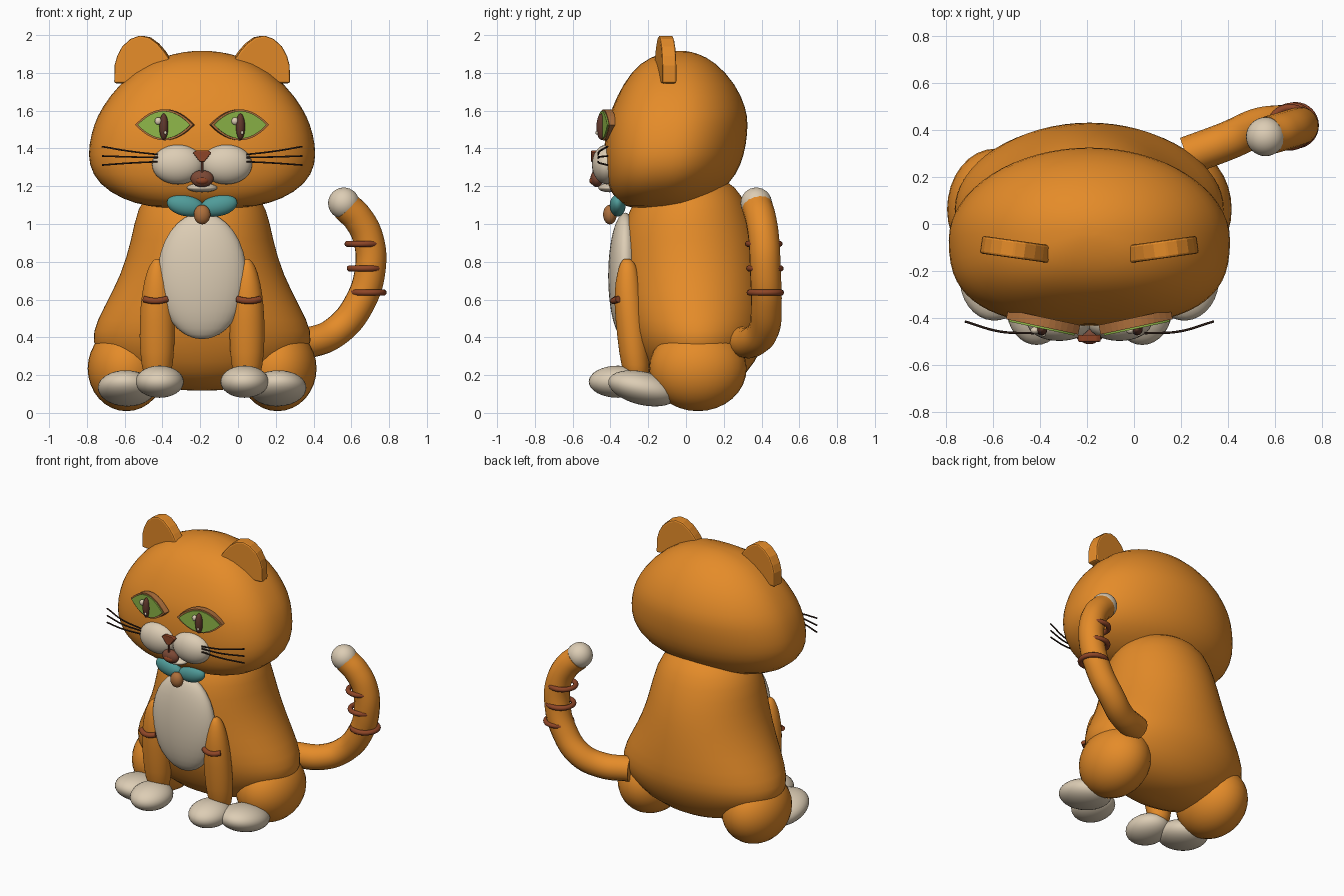
import bpy, bmesh
from math import sin, cos, pi, radians
from mathutils import Vector, Euler

cube = bpy.data.objects.get("Cube")
if cube:
    bpy.data.objects.remove(cube, do_unlink=True)

CX = -0.19          # the animal's own middle line
SIDES = (("right", -1), ("left", 1))


def material(name, r, g, b):
    m = bpy.data.materials.new(name)
    m.use_nodes = True
    m.diffuse_color = (r, g, b, 1)
    m.node_tree.nodes["Principled BSDF"].inputs["Base Color"].default_value = (r, g, b, 1)
    return m


FUR = material("orange fur", 0.78, 0.26, 0.022)
CREAM = material("cream fur", 0.72, 0.61, 0.46)
STRIPE = material("russet", 0.27, 0.06, 0.02)
GREEN = material("eye green", 0.27, 0.47, 0.065)
PUPIL = material("dark brown", 0.12, 0.04, 0.025)
MOUTH = material("mouth brown", 0.2, 0.065, 0.035)
TEAL = material("teal", 0.08, 0.33, 0.32)
BRONZE = material("bronze", 0.42, 0.16, 0.045)
WHISKER = material("whisker black", 0.03, 0.015, 0.01)


def finish(name, bm, mat, smooth=True):
    bmesh.ops.recalc_face_normals(bm, faces=bm.faces)
    for f in bm.faces:
        f.smooth = smooth
    me = bpy.data.meshes.new(name)
    bm.to_mesh(me)
    bm.free()
    me.materials.append(mat)
    ob = bpy.data.objects.new(name, me)
    bpy.context.collection.objects.link(ob)
    return ob


def ellipsoid(name, mat, loc, size, rot=(0, 0, 0), seg=32):
    bm = bmesh.new()
    bmesh.ops.create_uvsphere(bm, u_segments=seg, v_segments=seg // 2, radius=1)
    turn = Euler([radians(a) for a in rot])
    for v in bm.verts:
        p = Vector([c * s for c, s in zip(v.co, size)])
        p.rotate(turn)
        v.co = p + Vector(loc)
    return finish(name, bm, mat)


def loft(name, mat, rings, cx, front_power=2.0, seg=32):
    """Rings are (z, half width, front y, back y); both ends close to a point."""
    bm = bmesh.new()
    loops = []
    for z, rx, yf, yb in rings:
        cy, ry = (yf + yb) / 2, (yb - yf) / 2
        loop = []
        for i in range(seg):
            a = 2 * pi * i / seg
            c, s = cos(a), sin(a)
            e = 2 / front_power if s < 0 else 1
            x = abs(c) ** e * (1 if c > 0 else -1)
            y = abs(s) ** e * (1 if s > 0 else -1)
            loop.append(bm.verts.new((cx + rx * x, cy + ry * y, z)))
        loops.append(loop)
    for lo, hi in zip(loops, loops[1:]):
        for i in range(seg):
            j = (i + 1) % seg
            bm.faces.new((lo[i], lo[j], hi[j], hi[i]))
    for loop, ring in ((loops[0], rings[0]), (loops[-1], rings[-1])):
        tip = bm.verts.new((cx, (ring[2] + ring[3]) / 2, ring[0]))
        for i in range(seg):
            bm.faces.new((loop[i], loop[(i + 1) % seg], tip))
    ob = finish(name, bm, mat)
    ob.modifiers.new("soften", "SUBSURF").levels = 1
    ob.modifiers["soften"].render_levels = 1
    return ob


def prism(name, mat, outline, y0, y1, loc, yaw=0, bevel=0):
    """Extrude an x-z outline along y, then turn it about z."""
    bm = bmesh.new()
    front = [bm.verts.new((x, y0, z)) for x, z in outline]
    back = [bm.verts.new((x, y1, z)) for x, z in outline]
    bm.faces.new(front)
    bm.faces.new(back)
    for i in range(len(front)):
        j = (i + 1) % len(front)
        bm.faces.new((front[i], front[j], back[j], back[i]))
    ob = finish(name, bm, mat, smooth=False)
    ob.location = loc
    ob.rotation_euler.z = radians(yaw)
    if bevel:
        mod = ob.modifiers.new("edge", "BEVEL")
        mod.width, mod.segments = bevel, 2
    return ob


def tube(name, mat, points, radius, sides=6, steps=10):
    cu = bpy.data.curves.new(name, "CURVE")
    cu.dimensions = "3D"
    cu.bevel_depth, cu.bevel_resolution = radius, sides
    cu.resolution_u, cu.use_fill_caps = steps, True
    sp = cu.splines.new("BEZIER")
    sp.bezier_points.add(len(points) - 1)
    for bp, p in zip(sp.bezier_points, points):
        bp.co = p
        bp.handle_left_type = bp.handle_right_type = "AUTO"
    sp.use_smooth = True
    cu.materials.append(mat)
    ob = bpy.data.objects.new(name, cu)
    bpy.context.collection.objects.link(ob)
    bpy.ops.object.select_all(action="DESELECT")
    ob.select_set(True)
    bpy.context.view_layer.objects.active = ob
    bpy.ops.object.convert(target="MESH")
    return ob


def almond(w, h, n=12):
    """Lens outline with pointed corners."""
    ts = [1 - 2 * i / n for i in range(n + 1)]
    upper = [(w * t, h * (1 - t * t)) for t in ts]
    return upper + [(-x, -z) for x, z in upper[1:-1]]


# Head and pear-shaped body
loft("head", FUR, [
    (1.08, .14, -.25, -.02), (1.092, .29, -.32, .05), (1.13, .425, -.375, .12),
    (1.21, .552, -.42, .235), (1.315, .605, -.435, .295), (1.42, .603, -.435, .321),
    (1.53, .575, -.42, .331), (1.61, .537, -.395, .321), (1.74, .446, -.337, .267),
    (1.86, .288, -.243, .155), (1.905, .14, -.13, .06), (1.916, .05, -.06, .0)], CX, 2.7)
loft("body", FUR, [
    (.118, .08, -.0, .12), (.135, .24, -.1, .22), (.21, .45, -.21, .33),
    (.33, .577, -.27, .40), (.43, .585, -.31, .435), (.55, .528, -.33, .435),
    (.73, .43, -.345, .42), (.92, .375, -.345, .39), (1.08, .347, -.31, .335),
    (1.2, .27, -.2, .27), (1.27, .1, -.08, .14)], CX)
ellipsoid("belly_patch", CREAM, (CX, -.322, .725), (.236, .09, .335))

# Legs, paws and leg bands
ear = [(.148, 1.745), (.146, 1.84), (.132, 1.89), (.105, 1.94), (.06, 1.98), (.01, 1.998),
       (-.04, 1.988), (-.085, 1.955), (-.12, 1.915), (-.15, 1.87), (-.1, 1.745)]
for label, s in SIDES:
    def X(d):
        return CX + s * d
    ellipsoid(label + "_haunch", FUR, (X(.4), .063, .235), (.206, .258, .226))
    ellipsoid(label + "_hind_foot", CREAM, (X(.4), -.228, .13), (.152, .188, .088), (-13, 0, s * 4))
    loft(label + "_front_leg", FUR, [
        (.17, .06, -.31, -.2), (.24, .085, -.345, -.19), (.4, .097, -.365, -.2),
        (.58, .09, -.383, -.22), (.7, .07, -.375, -.24), (.78, .045, -.355, -.26),
        (.815, .015, -.335, -.29)], X(.238), seg=20)
    ellipsoid(label + "_front_paw", CREAM, (X(.225), -.36, .165), (.128, .155, .085))
    tube(label + "_leg_band", STRIPE, [(X(.306), -.358, .602), (X(.27), -.38, .594),
         (X(.225), -.384, .594), (X(.185), -.37, .603)], .017, 3)

    # Ears
    prism(label + "_ear", FUR, [(s * x, z) for x, z in ear], -.038, .038,
          (X(.315), -.108, 0), s * 8, .01)

    # Eyes: rim, iris, pupil and glints
    eye = (X(.2), -.432, 1.525)
    prism(label + "_eye_rim", BRONZE, almond(.157, .082), -.006, .035, eye, s * 12)
    prism(label + "_iris", GREEN, almond(.142, .073), -.014, .0, eye, s * 12)
    ellipsoid(label + "_pupil", PUPIL, (X(.203), -.448, 1.515), (.024, .026, .07), seg=20)
    ellipsoid(label + "_glint", CREAM, (X(.203) - .029, -.453, 1.545), (.019, .015, .02), seg=16)
    ellipsoid(label + "_small_glint", CREAM, (X(.203) + .009, -.472, 1.483), (.008, .007, .01), seg=12)

    # Muzzle cheeks and whiskers
    ellipsoid(label + "_cheek", CREAM, (X(.128), -.42, 1.315), (.137, .078, .105))
    for k, (z_in, z_out) in enumerate(((1.368, 1.41), (1.352, 1.36), (1.33, 1.312))):
        tube(label + "_whisker_%d" % (k + 1), WHISKER, [
            (X(.235), -.465, z_in), (X(.38), -.458, z_in * .6 + z_out * .4),
            (X(.53), -.415, z_out)], .005, 1)

    # Bow on the neck
    ellipsoid(label + "_bow_wing", TEAL, (X(.088), -.362, 1.098), (.1, .042, .056), (0, -s * 12, 0))

# Nose, mouth and chin
prism("nose", STRIPE, [(-.05, 1.378), (-.03, 1.39), (.03, 1.39), (.05, 1.378),
                       (.012, 1.328), (-.012, 1.328)], -.502, -.472, (CX, 0, 0), 0, .005)
tube("nose_line", PUPIL, [(CX, -.488, 1.34), (CX, -.488, 1.27)], .007, 2)
ellipsoid("mouth", MOUTH, (CX, -.472, 1.24), (.061, .034, .045))
ellipsoid("lower_lip", STRIPE, (CX, -.49, 1.23), (.037, .022, .022), seg=20)
ellipsoid("chin", CREAM, (CX, -.405, 1.192), (.08, .06, .024))
ellipsoid("bell", BRONZE, (CX, -.403, 1.05), (.044, .036, .052), seg=24)

# Curled tail with bands and a pale tip
tube("tail", FUR, [(.225, .29, .375), (.4, .355, .378), (.53, .412, .44), (.64, .425, .575),
                   (.7, .42, .76), (.69, .412, .92), (.635, .395, 1.03), (.575, .378, 1.09)], .082)
ellipsoid("tail_tip", CREAM, (.56, .372, 1.11), (.083, .083, .083))
for k, (x, y, z) in enumerate(((.688, .42, .637), (.675, .418, .765), (.663, .412, .895))):
    bpy.ops.mesh.primitive_torus_add(location=(x, y, z), major_radius=.083, minor_radius=.0165,
                                     major_segments=32, minor_segments=10)
    band = bpy.context.object
    band.name = "tail_band_%d" % (k + 1)
    band.data.materials.append(STRIPE)
    bpy.ops.object.shade_smooth()
